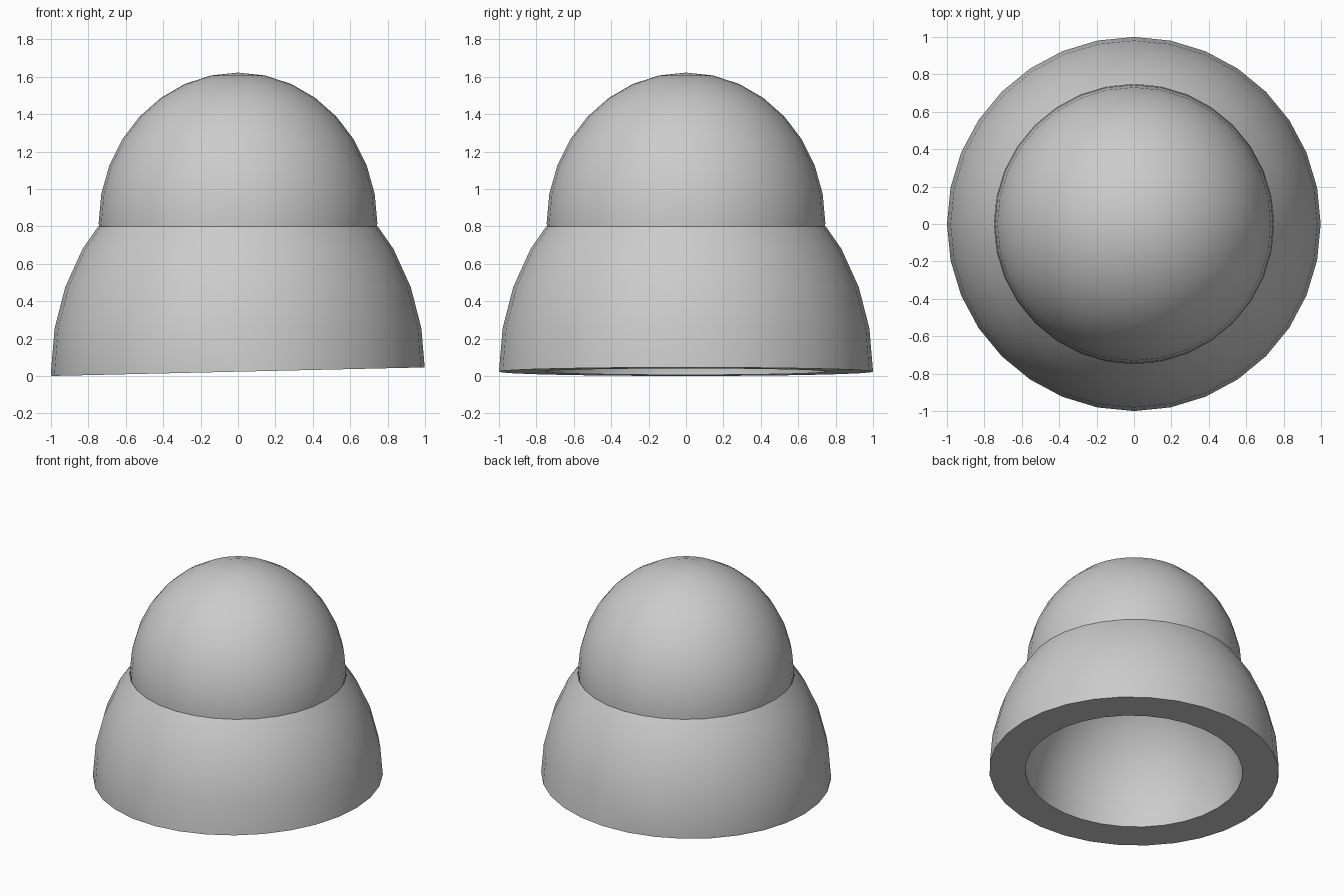
import bpy, bmesh, math
from mathutils import Matrix, Vector

cube = bpy.data.objects.get("Cube")
if cube:
    bpy.data.objects.remove(cube)

# Single plain grey
grey = bpy.data.materials.new("light_grey")
grey.use_nodes = True
grey.diffuse_color = (0.6, 0.6, 0.6, 1)
grey.node_tree.nodes["Principled BSDF"].inputs["Base Color"].default_value = (0.6, 0.6, 0.6, 1)

BASE_Z = 0.023
SEAM_Z = 0.8
TILT = Vector((-BASE_Z, 0, 1)).normalized()   # normal of the slanted underside


def add_ellipsoid(bm, radius, height, z):
    matrix = Matrix.Translation((0, 0, z)) @ Matrix.Diagonal((radius, radius, height, 1))
    bmesh.ops.create_uvsphere(bm, u_segments=32, v_segments=16, radius=1, matrix=matrix)


def cut(bm, z, normal):
    """Keep only the geometry on the normal's side of a plane."""
    bmesh.ops.bisect_plane(bm, geom=bm.verts[:] + bm.edges[:] + bm.faces[:], dist=1e-5,
                           plane_co=(0, 0, z), plane_no=normal, clear_inner=True)


def finish(bm, name):
    mesh = bpy.data.meshes.new(name)
    bm.to_mesh(mesh)
    bm.free()
    mesh.materials.append(grey)
    obj = bpy.data.objects.new(name, mesh)
    bpy.context.collection.objects.link(obj)
    bpy.ops.object.select_all(action="DESELECT")
    obj.select_set(True)
    bpy.context.view_layer.objects.active = obj
    bpy.ops.object.shade_smooth_by_angle(angle=math.radians(35))


# Lower dome: outer skin open at the seam, hollow inside, joined by a slanted rim
bm = bmesh.new()
add_ellipsoid(bm, 1.0, 1.18, BASE_Z)
cut(bm, SEAM_Z, (0, 0, -1))
add_ellipsoid(bm, 0.75, 0.9, BASE_Z)
cavity = [f for f in bm.faces if all(v.co.xy.length < 0.7501 and
          (v.co.xy.length / 0.75) ** 2 + ((v.co.z - BASE_Z) / 0.9) ** 2 < 1.01 for v in f.verts)]
bmesh.ops.reverse_faces(bm, faces=cavity)
cut(bm, BASE_Z, TILT)
rim = [e for e in bm.edges if e.is_boundary and e.verts[0].co.z < 0.2]
ring = bmesh.ops.bridge_loops(bm, edges=rim)["faces"]
for face in ring:
    face.normal_update()
    if face.normal.z > 0:
        face.normal_flip()
finish(bm, "lower_dome")

# Upper dome, sunk slightly into the lower one
bm = bmesh.new()
add_ellipsoid(bm, 0.745, 0.805, 0.817)
cut(bm, SEAM_Z - 0.02, (0, 0, 1))
finish(bm, "upper_dome")
